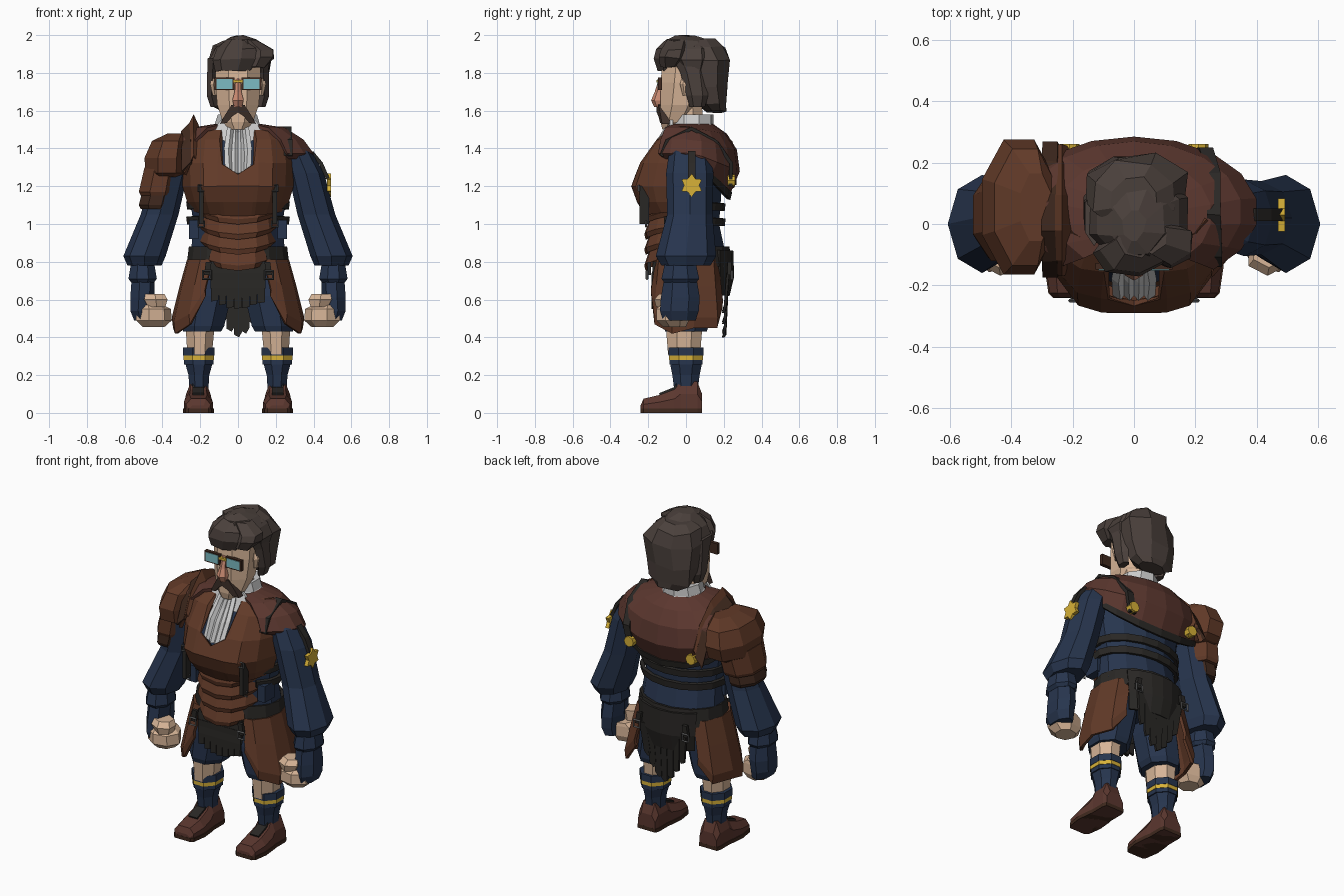
import bpy, bmesh, random
from math import sin, cos, pi, radians
from mathutils import Vector
random.seed(4)

COL = dict(leather=(.12, .042, .021), red=(.105, .038, .028), blue=(.02, .035, .075), skin=(.68, .46, .31),
           hair=(.07, .052, .045), dark=(.022, .02, .018), white=(.6, .6, .6), gold=(.68, .44, .04),
           lens=(.2, .5, .55), tash=(.045, .028, .022), nose=(.6, .26, .17), steel=(.1, .1, .1),
           umber=(.05, .022, .013))
MATS = {}


def paint(ob, key):
    if key not in MATS:
        MATS[key] = bpy.data.materials.new(key)
        MATS[key].diffuse_color = (*COL[key], 1)
    ob.data.materials.append(MATS[key])


def grid(name, rows, mat, closed=False, cap=False, thick=0):
    n, m = len(rows[0]), len(rows)
    faces = [(i*n+j, i*n+(j+1) % n, (i+1)*n+(j+1) % n, (i+1)*n+j)
             for i in range(m-1) for j in range(n if closed else n-1)]
    if cap:
        faces += [tuple(range(n)), tuple(range((m-1)*n, m*n))]
    me = bpy.data.meshes.new(name)
    me.from_pydata([tuple(v) for r in rows for v in r], [], faces)
    bm = bmesh.new()
    bm.from_mesh(me)
    bmesh.ops.remove_doubles(bm, verts=bm.verts, dist=1e-4)
    bmesh.ops.recalc_face_normals(bm, faces=bm.faces)
    bm.to_mesh(me)
    bm.free()
    ob = bpy.data.objects.new(name, me)
    bpy.context.collection.objects.link(ob)
    paint(ob, mat)
    if thick:
        md = ob.modifiers.new("thickness", 'SOLIDIFY')
        md.thickness, md.offset = thick, 0
    return ob


def loft(name, specs, mat, n=8, s=1, jit=0, half=.5):
    """Closed stack of elliptical rings: (cx, cy, z, rx, ry)."""
    k, rows = 1/cos(pi/n) if half else 1, []
    for cx, cy, z, rx, ry in specs:
        rows.append([(s*(cx+k*rx*cos(2*pi*(i+half)/n)) + random.uniform(-jit, jit),
                      cy+k*ry*sin(2*pi*(i+half)/n) + random.uniform(-jit, jit),
                      z + random.uniform(-jit, jit)) for i in range(n)])
    return grid(name, rows, mat, True, True)


def arc(name, specs, mat, a0, a1, n, thick=.02, s=1):
    """Open curved sheet: specs (z at side, z at back, rx, ry, cy)."""
    rows = []
    for zs, zb, rx, ry, cy in specs:
        row = []
        for i in range(n+1):
            a = radians(a0+(a1-a0)*i/n)
            row.append((s*rx*cos(a), cy+ry*sin(a), zs+(zb-zs)*max(0, sin(a))))
        rows.append(row)
    return grid(name, rows, mat, thick=thick)


def prism(name, pts, d, mat):
    return grid(name, [pts, [Vector(p)+Vector(d) for p in pts]], mat, True, True)


def box(name, c, size, mat):
    x, y, z = (c[i]-size[i]/2 for i in range(3))
    w, d, h = size
    return prism(name, [(x, y, z), (x+w, y, z), (x+w, y, z+h), (x, y, z+h)], (0, d, 0), mat)


def strap(name, pts, w, mat, thick=.02):
    w = Vector(w)/2
    return grid(name, [[Vector(p)-w for p in pts], [Vector(p)+w for p in pts]], mat, thick=thick)


def buckle(name, loc, r, mat='steel'):
    bpy.ops.mesh.primitive_torus_add(location=loc, rotation=(pi/2, pi/4, 0), major_segments=4,
                                     minor_segments=4, major_radius=r, minor_radius=r*.25)
    ob = bpy.context.object
    ob.name = name
    paint(ob, mat)


# shirt body
loft("shirt", [(0, .01, .68, .19, .14), (0, .03, .84, .25, .18), (0, .01, 1.0, .235, .165),
               (0, 0, 1.2, .265, .19), (0, .03, 1.4, .27, .165), (0, .02, 1.49, .14, .1)], 'blue', 12)

# breastplate with round neck opening
PROF = [(1.07, .23, -.2), (1.12, .26, -.25), (1.2, .285, -.28), (1.32, .29, -.235), (1.44, .275, -.15), (1.51, .23, -.06)]


def profile(z):
    for (z0, h0, y0), (z1, h1, y1) in zip(PROF, PROF[1:]):
        if z <= z1:
            f = (z-z0)/(z1-z0)
            return h0+(h1-h0)*f, y0+(y1-y0)*f
    return PROF[-1][1:]


half = [.3, .37, .62, .85, 1]
rows = []
for z, _, _ in PROF:
    row = []
    for t in [-h for h in half[::-1]]+[0]+half:
        zz = min(z, 1.26 if t == 0 else 1.31 if abs(t) < .35 else 2)
        hw, yf = profile(zz)
        ys = -.03 if z < 1.45 else .02
        drop = -.035*(1-abs(t)) if z < 1.1 else 0
        row.append((hw*t, ys+(yf-ys)*(1-abs(t)**5), zz+drop))
    rows.append(row)
grid("breastplate", rows, 'leather', thick=.02)

# overlapping belly plates
for k, (zt, zb, hw) in enumerate([(1.11, 1.0, .21), (1.02, .92, .2), (.94, .84, .195), (.86, .755, .18)]):
    rows = [[(w*t, -.07+(yf+.07)*(1-abs(t)**4), z+dz*t*t) for t in (-1, -.8, -.5, 0, .5, .8, 1)]
            for z, w, yf, dz in ((zt, hw-.01, -.185, .02), (zb+.025, hw, -.212, .045), (zb, hw-.015, -.205, .05))]
    grid("belly_plate", rows, 'leather', thick=.018)

# leather shawl over the shoulders and upper back
arc("shawl", [(1.52, 1.52, .12, .12, .02), (1.5, 1.47, .25, .18, .03), (1.44, 1.39, .345, .22, .04),
              (1.375, 1.28, .395, .235, .04), (1.35, 1.14, .38, .185, .03)], 'red', -50, 230, 14)
arc("shawl_hem", [(1.365, 1.17, .39, .205, .03), (1.335, 1.13, .385, .195, .03)], 'dark', 0, 180, 8)

# belts
for z in (1.02, 1.1):
    arc("back_belt", [(z+.02, z+.01, .265, .19, .01), (z-.02, z-.03, .26, .185, .01)], 'dark', -40, 220, 12)
arc("waist_belt", [(.88, .88, .25, .2, .025), (.78, .77, .262, .215, .025)], 'dark', 0, 360, 14)
strap("shoulder_strap", [(.265, -.13, 1.36), (.265, -.1, 1.44), (.26, .03, 1.505), (.26, .16, 1.435),
                         (.235, .24, 1.32), (.21, .235, 1.2)], (.045, 0, .0), 'dark')

# white collar and folded cravat
loft("neck", [(0, .01, 1.42, .09, .09), (0, 0, 1.62, .08, .085)], 'skin')
loft("collar", [(0, .02, 1.46, .175, .12), (0, .03, 1.5, .15, .12), (0, .03, 1.53, .115, .11), (0, .03, 1.58, .1, .11)], 'white', 9)
grid("cravat", [[(w*(i-4)/4, y-(.016 if i % 2 else 0), z+.03*(abs(i-4)/4)**2) for i in range(9)]
                for z, w, y in ((1.5, .05, -.08), (1.44, .06, -.12), (1.37, .07, -.17), (1.265, .065, -.225))], 'white', thick=.02)
for s in (-1, 1):
    prism("collar_tip", [(0, -.09, 1.49), (s*.09, -.07, 1.55), (s*.17, -.07, 1.46), (s*.07, -.12, 1.44)], (0, -.015, 0), 'white')

# head, nose and ears
loft("head", [(0, -.09, 1.5, .045, .035), (0, -.06, 1.54, .08, .075), (0, -.03, 1.63, .11, .105),
              (0, -.01, 1.75, .12, .125), (0, 0, 1.85, .12, .125), (0, .01, 1.93, .09, .1)], 'skin', 8)
loft("nose", [(0, -.14, 1.62, .02, .025), (0, -.15, 1.655, .03, .03), (0, -.14, 1.7, .018, .022), (0, -.13, 1.77, .012, .012)], 'nose', 6)

# hair: back mass, crown, swept fringe and side locks
loft("back_hair", [(.01, .16, 1.595, .08, .045), (0, .135, 1.63, .13, .08), (0, .125, 1.73, .15, .095),
                   (.01, .115, 1.86, .16, .11), (0, .09, 1.94, .13, .11), (0, .08, 1.975, .07, .07)], 'hair', 8, jit=.009)
loft("crown_hair", [(.01, .04, 1.8, .14, .09), (.01, .03, 1.87, .16, .14), (.01, .02, 1.93, .135, .135),
                    (.01, .01, 1.97, .085, .11), (.0, -.01, 1.995, .035, .05)], 'hair', 8, jit=.007)
loft("fringe", [(-.02, -.1, 1.81, .085, .04), (-.01, -.1, 1.87, .115, .06), (.0, -.09, 1.93, .1, .065),
                (.01, -.05, 1.975, .06, .05)], 'hair', 7, jit=.007)
loft("swept_lock", [(.1, -.085, 1.83, .04, .045), (.12, -.075, 1.88, .065, .06), (.115, -.06, 1.92, .07, .06),
                    (.06, -.04, 1.975, .05, .05)], 'hair', 6, jit=.006)
for s in (-1, 1):
    loft("side_lock", [(.125, .06, 1.62, .02, .035), (.14, .06, 1.68, .025, .05), (.135, .04, 1.8, .028, .06),
                       (.13, .02, 1.88, .03, .08)], 'hair', 6, s)
    loft("ear", [(.122, .0, 1.68, .012, .015), (.13, .0, 1.74, .018, .028), (.125, .0, 1.77, .012, .02)], 'skin', 6, s)
    # moustache half and eyewear
    prism("moustache", [(s*x, -.155+.3*x, z) for x, z in ((0, 1.635), (.035, 1.63), (.07, 1.575), (.095, 1.53),
                        (.06, 1.535), (.03, 1.57), (0, 1.59))], (0, .05, 0), 'tash')
    box("eyewear_frame", (s*.072, -.138, 1.742), (.106, .022, .066), 'umber')
    box("eyewear_lens", (s*.072, -.141, 1.742), (.086, .022, .052), 'lens')
box("eyewear_bridge", (0, -.145, 1.755), (.05, .02, .014), 'gold')

for s in (-1, 1):
    # puffed sleeve, glove and fist
    loft("sleeve", [(.27, .03, 1.43, .05, .08), (.315, .02, 1.38, .08, .11), (.36, .02, 1.27, .095, .125),
                    (.415, .02, 1.05, .1, .12), (.495, 0, .83, .112, .16), (.495, 0, .78, .09, .13)], 'blue', 8, s, half=0)
    loft("glove_cuff", [(.505, -.03, .8, .06, .08), (.505, -.03, .71, .075, .1), (.505, -.03, .69, .06, .085)], 'blue', 8, s)
    loft("glove", [(.505, -.03, .71, .058, .08), (.51, -.03, .61, .06, .095), (.515, -.035, .54, .055, .095), (.505, -.035, .49, .045, .08)], 'blue', 7, s)
    loft("fist", [(.45, -.06, .455, .055, .055), (.45, -.07, .49, .09, .08), (.45, -.07, .55, .085, .08), (.46, -.06, .57, .06, .07)], 'skin', 7, s)
    loft("thumb", [(.43, -.1, .56, .045, .05), (.435, -.105, .6, .062, .055), (.44, -.09, .63, .05, .045)], 'skin', 6, s)
    # legs
    loft("shorts", [(.11, .01, .8, .1, .12), (.155, 0, .62, .12, .125), (.185, 0, .46, .112, .12), (.19, 0, .43, .1, .11)], 'blue', 8, s)
    loft("knee", [(.2, -.01, .5, .08, .1), (.203, -.01, .31, .065, .085)], 'skin', 8, s)
    loft("sock", [(.207, 0, .12, .05, .062), (.207, 0, .2, .055, .072), (.207, 0, .265, .073, .085)], 'blue', 8, s)
    for z0, z1, r, m in ((.255, .285, .078, 'blue'), (.28, .308, .081, 'gold'), (.303, .345, .083, 'blue')):
        loft("sock_band", [(.207, 0, z0, r, r+.01), (.207, 0, z1, r, r+.01)], m, 8, s)
    # boots lofted from toe to heel
    foot = [(-.24, .05, .04), (-.225, .065, .075), (-.14, .077, .095), (-.06, .07, .125), (-.03, .065, .165), (.06, .065, .165), (.085, .058, .1)]
    grid("boot", [[(s*.21+w*a, y, h*b) for a, b in ((-1, 0), (-1, .6), (-.6, 1), (.6, 1), (1, .6), (1, 0))]
                  for y, w, h in foot], 'red', True, True)
    grid("sole", [[(s*.21+w*a, y*1.005, z) for a, z in ((-1.06, 0), (-1.06, .022), (1.06, .022), (1.06, 0))]
                  for y, w, h in foot], 'umber', True, True)
    strap("boot_tongue", [(s*.21, -.14, .098), (s*.21, -.06, .13), (s*.21, -.035, .17)], (.06, 0, 0), 'dark', .014)
    # hip flaps, boxy in plan, flared and pointed at the bottom
    rows = []
    for f, k in ((0, .78), (.4, .9), (.85, 1.02), (1, 1)):
        rows.append([(s*x*k, .01+y*(.4+.6*k), .81+f*(zb-.81))
                     for x, y, zb in ((.17, -.185, .62), (.25, -.17, .47), (.325, -.08, .42), (.335, .03, .45), (.29, .15, .45), (.21, .175, .56))])
    grid("hip_flap", rows, 'leather', thick=.018)
    # buckles and short straps
    box("chest_strap", (s*.195, -.22, 1.1), (.024, .05, .2), 'dark')
    for z in (1.19, 1.0):
        buckle("chest_buckle", (s*.195, -.25+(1.19-z)*.2, z), .022)
    for y in (-.195, .23):
        strap("hip_tab", [(s*.155, y, .8), (s*.165, y, .73)], (.03, 0, 0), 'dark')
        buckle("hip_buckle", (s*.165, y*1.06, .73), .03)
    # round back studs
    prism("back_stud", [(s*.21+.032*cos(i*pi/4), .22, 1.23+.032*sin(i*pi/4)) for i in range(8)], (0, .04, 0), 'gold')
    box("side_pouch", (s*.235, -.06, .97), (.05, .1, .1), 'blue')

# fringed cloths, back and front
arc("back_cloth", [(.87, .86, .26, .21, .03), (.74, .72, .25, .21, .035), (.64, .62, .23, .185, .035)], 'dark', 42, 138, 6, .02)
for i, zb in enumerate((.54, .48, .43, .4, .42, .47, .53)):
    x = (i-3)*.045
    prism("back_fringe", [(x-.025, .215, .74), (x+.025, .215, .74), (x*.85+.022, .2, zb+.03), (x*.85+.005, .19, zb), (x*.85-.022, .2, zb+.015)], (0, .014, 0), 'dark')
grid("front_cloth", [[(w*t, y, z) for t in (-1, -.5, 0, .5, 1)] for z, w, y in ((.8, .15, -.165), (.66, .145, -.175))], 'dark', thick=.02)
for i, zb in enumerate((.59, .57, .555, .55, .555, .57, .58)):
    x = (i-3)*.041
    prism("front_fringe", [(x-.022, -.182, .74), (x+.022, -.182, .74), (x+.019, -.182, zb+.006), (x-.019, -.182, zb)], (0, .014+.006*(i % 2), 0), 'dark')

# shoulder guard on one arm, with lames and upright neck guard
loft("shoulder_guard", [(-.32, .055, 1.48, .05, .11), (-.355, .055, 1.44, .1, .19), (-.375, .055, 1.35, .12, .22),
                        (-.375, .05, 1.27, .115, .2), (-.38, .05, 1.25, .09, .16)], 'leather', 8)
loft("guard_lame", [(-.4, .04, 1.3, .095, .16), (-.425, .03, 1.17, .1, .15), (-.425, .03, 1.15, .09, .14)], 'leather', 8)
loft("guard_band", [(-.42, .02, 1.18, .085, .13), (-.44, .02, 1.1, .085, .13), (-.44, .02, 1.08, .075, .12)], 'umber', 8)
edge = [(-.16, 1.36), (-.11, 1.48), (-.02, 1.57), (.09, 1.53), (.19, 1.43), (.25, 1.29)]
grid("neck_guard", [[(x, y*k, z-d) for y, z in edge] for x, k, d in ((-.28, 1, .1), (-.235, 1, 0), (-.2, .95, .09))], 'leather', thick=.022)
strap("neck_guard_trim", [(-.27, y*1.04, z-.06) for y, z in edge], (.05, 0, .05), 'umber')

# six-pointed badge on the other sleeve
star = [(.03+(.062 if i % 2 else .04)*cos(i*pi/6), 1.205+(.062 if i % 2 else .04)*sin(i*pi/6)) for i in range(12)]
prism("sleeve_badge", [(.47, y, z) for y, z in star], (.022, 0, 0), 'gold')
strap("badge_strap", [(.39, .03, 1.38), (.44, .03, 1.32), (.475, .03, 1.24)], (0, .04, 0), 'dark')
